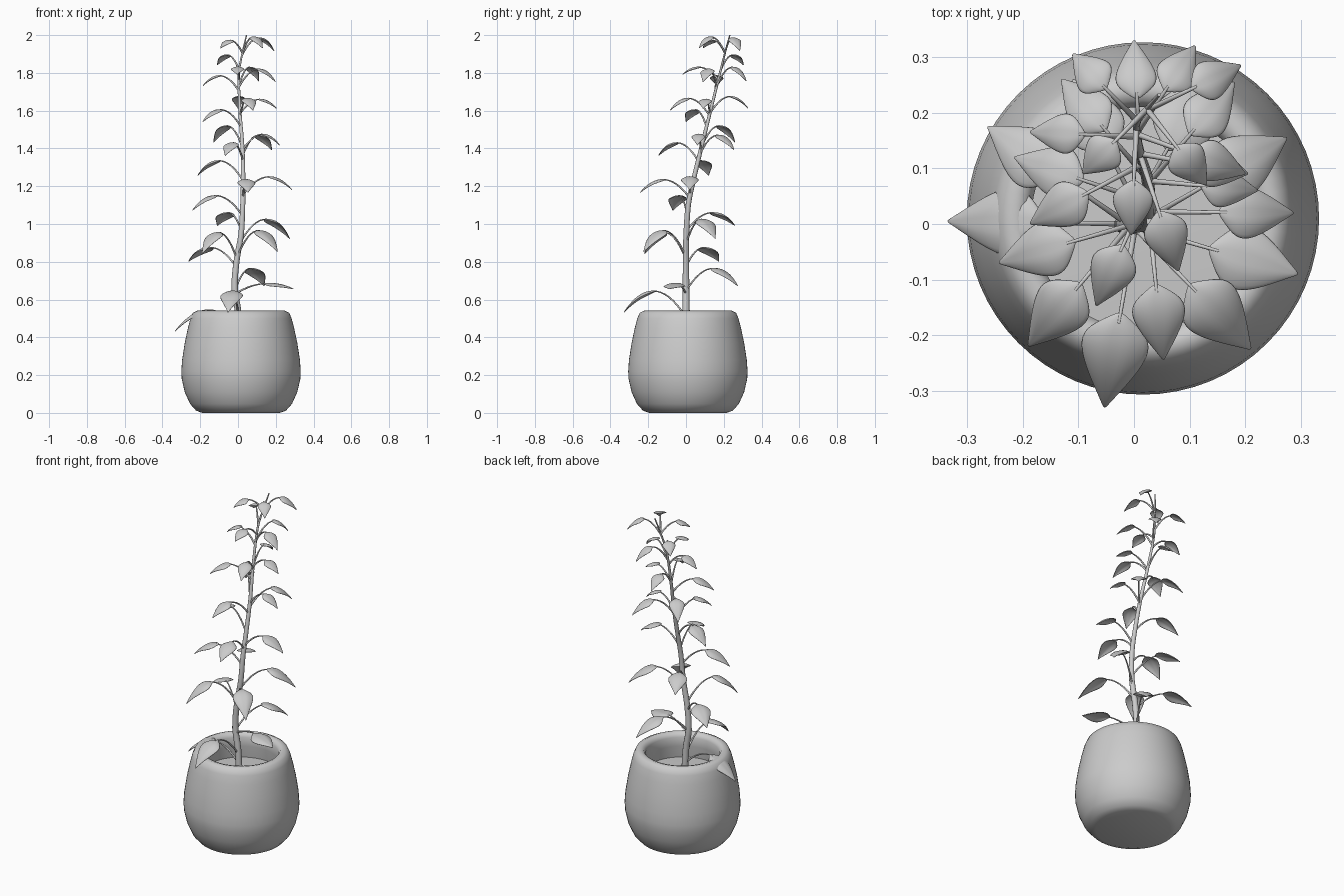
import bpy, bmesh, math
from mathutils import Vector

if "Cube" in bpy.data.objects:
    bpy.data.objects.remove(bpy.data.objects["Cube"])

PX, PY = 0.016, 0.01  # pot centre


def add_object(name, bm):
    me = bpy.data.meshes.new(name)
    bmesh.ops.recalc_face_normals(bm, faces=bm.faces)
    bm.to_mesh(me)
    bm.free()
    ob = bpy.data.objects.new(name, me)
    bpy.context.collection.objects.link(ob)
    for p in me.polygons:
        p.use_smooth = True
    return ob


def lathe(name, profile, seg=64):
    bm = bmesh.new()
    vs = [bm.verts.new((PX + r, PY, z)) for r, z in profile]
    es = [bm.edges.new(p) for p in zip(vs, vs[1:])]
    bmesh.ops.spin(bm, geom=vs + es, cent=(PX, PY, 0), axis=(0, 0, 1),
                   angle=2 * math.pi, steps=seg)
    bmesh.ops.remove_doubles(bm, verts=bm.verts, dist=1e-5)
    return add_object(name, bm)


def tubes(name, paths, res):
    cu = bpy.data.curves.new(name, 'CURVE')
    cu.dimensions = '3D'
    cu.bevel_depth = 1.0
    cu.bevel_resolution = res
    cu.use_fill_caps = True
    for path in paths:
        sp = cu.splines.new('POLY')
        sp.points.add(len(path) - 1)
        for q, (p, r) in zip(sp.points, path):
            q.co = (*p, 1)
            q.radius = r
        sp.use_smooth = True
    ob = bpy.data.objects.new(name, cu)
    bpy.context.collection.objects.link(ob)
    return ob


# Pot with rounded rim, and soil inside
lathe("pot", [(0, 0), (0.205, 0), (0.238, 0.012), (0.27, 0.048), (0.298, 0.11),
              (0.314, 0.18), (0.316, 0.22), (0.312, 0.28), (0.298, 0.37),
              (0.281, 0.45), (0.268, 0.5), (0.255, 0.53), (0.232, 0.541),
              (0.212, 0.535), (0.2, 0.515), (0.202, 0.46), (0.215, 0.37)])
lathe("soil", [(0, 0.395), (0.1, 0.395), (0.212, 0.39)])

# Main stem
STEM = [(0.01, 0, 0.37), (0, 0, 0.54), (-0.018, 0, 0.66), (-0.008, 0, 0.8),
        (0.017, 0.002, 0.95), (0.025, 0.012, 1.1), (0.027, 0.032, 1.2),
        (0.024, 0.08, 1.4), (0.01, 0.13, 1.6), (0.005, 0.18, 1.8),
        (0.022, 0.205, 1.9), (0.045, 0.232, 2.0)]


def stem_at(z):
    z = min(max(z, STEM[0][2]), STEM[-1][2])
    for i in range(len(STEM) - 1):
        a, b = Vector(STEM[i]), Vector(STEM[i + 1])
        if z <= b.z:
            t = (z - a.z) / (b.z - a.z)
            p0 = Vector(STEM[max(i - 1, 0)])
            p3 = Vector(STEM[min(i + 2, len(STEM) - 1)])
            ma = (b - p0) / (b.z - p0.z) * (b.z - a.z)
            mb = (p3 - a) / (p3.z - a.z) * (b.z - a.z)
            p = (a * (2*t**3 - 3*t*t + 1) + ma * (t**3 - 2*t*t + t)
                 + b * (3*t*t - 2*t**3) + mb * (t**3 - t*t))
            return Vector((p.x, p.y, z))
    return Vector(STEM[-1])


zs = [0.37 + 1.63 * i / 40 for i in range(41)]
tubes("stem", [[(stem_at(z), 0.019 - 0.0155 * (i / 40) ** 1.4)
                for i, z in enumerate(zs)]], 3)

# Leaves: tip x, tip y, tip z, height of the arch
LEAVES = [
    (-0.335, 0.005, 0.43, 0.545), (-0.053, -0.33, 0.53, 0.645),
    (0.295, -0.09, 0.655, 0.685), (0.14, 0.275, 0.67, 0.765),
    (-0.263, 0.175, 0.80, 0.875), (-0.19, -0.22, 0.84, 0.955),
    (0.21, -0.225, 0.85, 0.965), (0.275, 0.155, 0.92, 1.025),
    (-0.11, 0.26, 0.99, 1.06), (-0.243, -0.07, 1.07, 1.15),
    (0.053, -0.244, 1.165, 1.235), (0.287, 0.02, 1.18, 1.25),
    (-0.215, 0.12, 1.255, 1.335), (0.18, 0.255, 1.39, 1.47),
    (-0.068, -0.147, 1.36, 1.43), (0.222, 0.06, 1.415, 1.475),
    (-0.13, 0.26, 1.43, 1.52), (-0.187, 0.0, 1.54, 1.605),
    (0.08, -0.085, 1.60, 1.665), (0.205, 0.09, 1.61, 1.66),
    (0.0, 0.33, 1.61, 1.675), (-0.187, 0.165, 1.73, 1.785),
    (-0.005, -0.02, 1.79, 1.83), (0.11, 0.32, 1.755, 1.83),
    (0.2, 0.09, 1.75, 1.82), (-0.11, 0.305, 1.84, 1.895),
    (-0.092, 0.09, 1.93, 1.972), (0.192, 0.285, 1.915, 1.985),
    (0.13, 0.07, 1.93, 1.99),
]
WIDTH = [0.04, 0.5, 0.82, 0.97, 1.0, 0.94, 0.82, 0.65, 0.45, 0.22, 0.01]
bm = bmesh.new()
stalks = []
for x, y, zt, zp in LEAVES:
    root = stem_at(zt - 0.025)
    if zt < 0.5:
        root = stem_at(0.45)
    tip = Vector((x, y, zt))
    flat = Vector((x - root.x, y - root.y, 0))
    dist = flat.length
    side = Vector((-flat.y, flat.x, 0)).normalized()
    mid = (root + tip) / 2
    mid.z = 2 * zp - mid.z

    def arch(t):
        return root * (1 - t) ** 2 + mid * 2 * t * (1 - t) + tip * t * t

    # Stalk
    stalks.append([(arch(0.54 * i / 8), 0.0055 - 0.0025 * i / 8)
                   for i in range(9)])
    # Blade: ovate grid following the arch, edges drooping slightly
    half = 0.185 * max(dist, 0.2)
    rows = []
    for j, w in enumerate(WIDTH):
        t = 0.48 + 0.52 * j / 10
        c = arch(t)
        tan = (arch(t + 0.01) - arch(t - 0.01)).normalized()
        nrm = tan.cross(side)
        row = []
        for k in range(-3, 4):
            u = k / 3
            droop = half * w * (0.32 * u * u - (0.06 if k else 0))
            row.append(bm.verts.new(c + side * (u * w * half) - nrm * droop))
        rows.append(row)
    for a, b in zip(rows, rows[1:]):
        for k in range(6):
            bm.faces.new((a[k], a[k + 1], b[k + 1], b[k]))
leaves = add_object("leaves", bm)
solid = leaves.modifiers.new("thickness", 'SOLIDIFY')
solid.thickness = 0.004
solid.offset = 0
sub = leaves.modifiers.new("smooth", 'SUBSURF')
sub.levels = sub.render_levels = 1
tubes("leaf_stalks", stalks, 2)
